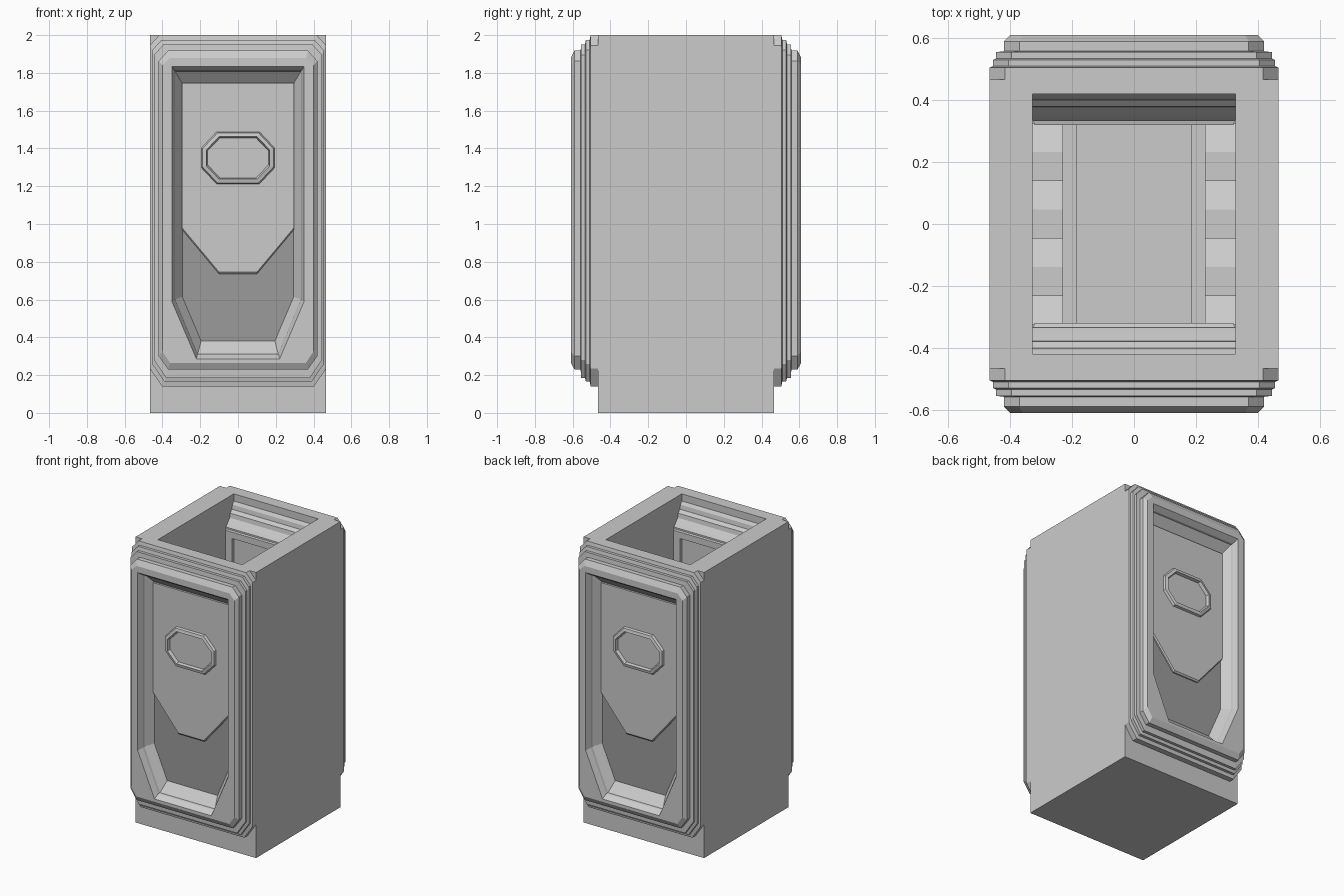
import bpy, bmesh
from mathutils import Matrix

if "Cube" in bpy.data.objects:
    bpy.data.objects.remove(bpy.data.objects["Cube"])


def make(name, loops, cap_start=False, cap_end=False, closed=False, turn=False, color=None):
    """Skin a series of equal-length point loops into one object."""
    bm = bmesh.new()
    rings = [[bm.verts.new(p) for p in lp] for lp in loops]
    pairs = list(zip(rings, rings[1:]))
    if closed:
        pairs.append((rings[-1], rings[0]))
    n = len(rings[0])
    for a, b in pairs:
        for i in range(n):
            j = (i + 1) % n
            bm.faces.new((a[i], a[j], b[j], b[i]))
    if cap_start:
        bm.faces.new(rings[0][::-1])
    if cap_end:
        bm.faces.new(rings[-1])
    bmesh.ops.remove_doubles(bm, verts=bm.verts, dist=1e-5)
    if turn:
        bmesh.ops.rotate(bm, verts=bm.verts, matrix=Matrix.Rotation(3.14159265, 3, 'Z'))
    # loops that start on the body and end in a cap stay open, so orientation is set by winding
    me = bpy.data.meshes.new(name)
    bm.to_mesh(me)
    bm.free()
    ob = bpy.data.objects.new(name, me)
    bpy.context.collection.objects.link(ob)
    if color:
        mat = bpy.data.materials.new(name)
        mat.diffuse_color = color
        mat.use_nodes = True
        mat.node_tree.nodes["Principled BSDF"].inputs["Base Color"].default_value = mat.diffuse_color
        me.materials.append(mat)
    return ob


def octagon(y, hw, z0, z1, low, high):
    """Rectangle in xz at depth y with (dx, dz) corner cuts below and above."""
    (lx, lz), (ux, uz) = low, high
    half = [(hw - lx, z0), (hw, z0 + lz), (hw, z1 - uz), (hw - ux, z1)]
    pts = half + [(-x, z) for x, z in reversed(half)]
    return [(x, y, z) for x, z in pts]


def rect(hx, hy, z):
    return [(-hx, -hy, z), (hx, -hy, z), (hx, hy, z), (-hx, hy, z)]


FLOOR = 0.25
# Hollow body with stepped mouldings inside the front and back walls
make("bin_body", [
    rect(.467, .467, 0), rect(.467, .467, 2), rect(.327, .42, 2),
    rect(.327, .42, 1.95), rect(.327, .405, 1.93), rect(.327, .40, 1.90),
    rect(.327, .38, 1.88), rect(.327, .375, 1.85), rect(.327, .35, 1.82),
    rect(.327, .335, 1.80), rect(.327, .335, FLOOR)],
    cap_start=True, cap_end=True)

# Side ledges and sawtooth ribs on the floor
teeth = []
for i in range(4):
    y = .325 - .1857 * i
    teeth += [(y, FLOOR + .04), (y - .093, FLOOR + .09)]
    if i < 3:
        teeth += [(y - .1857, FLOOR + .09)]
teeth += [(-.325, FLOOR), (.325, FLOOR)]
for side, s in (("left", -1), ("right", 1)):
    xs = sorted((s * .23, s * .327))
    make(side + "_floor_ribs", [[(x, y, z) for y, z in teeth] for x in xs],
         cap_start=True, cap_end=True)
    xs = sorted((s * .185, s * .23))
    make(side + "_floor_ledge",
         [[(x, .335, FLOOR), (x, .335, FLOOR + .03), (x, -.335, FLOOR + .03), (x, -.335, FLOOR)]
          for x in xs], cap_start=True, cap_end=True)

# Front and back are the same set of parts, turned half round
for side, turn in (("front", False), ("back", True)):
    low, high = (.065, .095), (.05, .055)
    none = (0, 0)
    # Stepped door surround with a sloped recess, ending in the chute floor
    make(side + "_surround", [
        octagon(-.46, .467, .14, 2, low, high),
        octagon(-.505, .467, .14, 2, low, high),
        octagon(-.51, .455, .165, 1.975, low, high),
        octagon(-.53, .455, .165, 1.975, low, high),
        octagon(-.535, .445, .185, 1.95, low, high),
        octagon(-.555, .445, .185, 1.95, low, high),
        octagon(-.558, .42, .23, 1.918, (.05, .07), high),
        octagon(-.59, .42, .23, 1.918, (.05, .07), high),
        octagon(-.61, .40, .265, 1.88, (.04, .06), (.04, .04)),
        octagon(-.61, .35, .285, 1.835, (.13, .305), none),
        octagon(-.575, .335, .31, 1.81, (.12, .29), none),
        octagon(-.56, .333, .312, 1.808, (.12, .29), none),
        octagon(-.505, .295, .38, 1.745, (.10, .235), none)], turn=turn)
    # Dark backing behind the flap
    make(side + "_chute", [octagon(-.503, .298, .375, 1.75, (.10, .235), none)],
         cap_end=True, turn=turn, color=(.33, .33, .33, 1))
    # Flap with a tapered lower edge
    make(side + "_flap", [
        octagon(-.503, .296, .735, 1.746, (.196, .235), none),
        octagon(-.512, .296, .735, 1.746, (.196, .235), none),
        octagon(-.52, .296, .745, 1.746, (.196, .235), none)],
        cap_end=True, turn=turn)
    # Raised eight-sided ring
    out, inn = (.08, .085), (.067, .07)
    make(side + "_ring", [
        octagon(-.515, .195, 1.21, 1.49, out, out),
        octagon(-.535, .188, 1.217, 1.483, out, out),
        octagon(-.54, .168, 1.238, 1.462, inn, inn),
        octagon(-.515, .16, 1.245, 1.455, inn, inn)], turn=turn)
    # Thin frame on the inside of the wall
    make(side + "_inner_frame", [
        octagon(-.34, .327, .31, 1.79, none, none)[::-1],
        octagon(-.32, .322, .315, 1.785, none, none)[::-1],
        octagon(-.32, .27, .40, 1.74, none, none)[::-1],
        octagon(-.34, .265, .405, 1.735, none, none)[::-1]], turn=turn)
